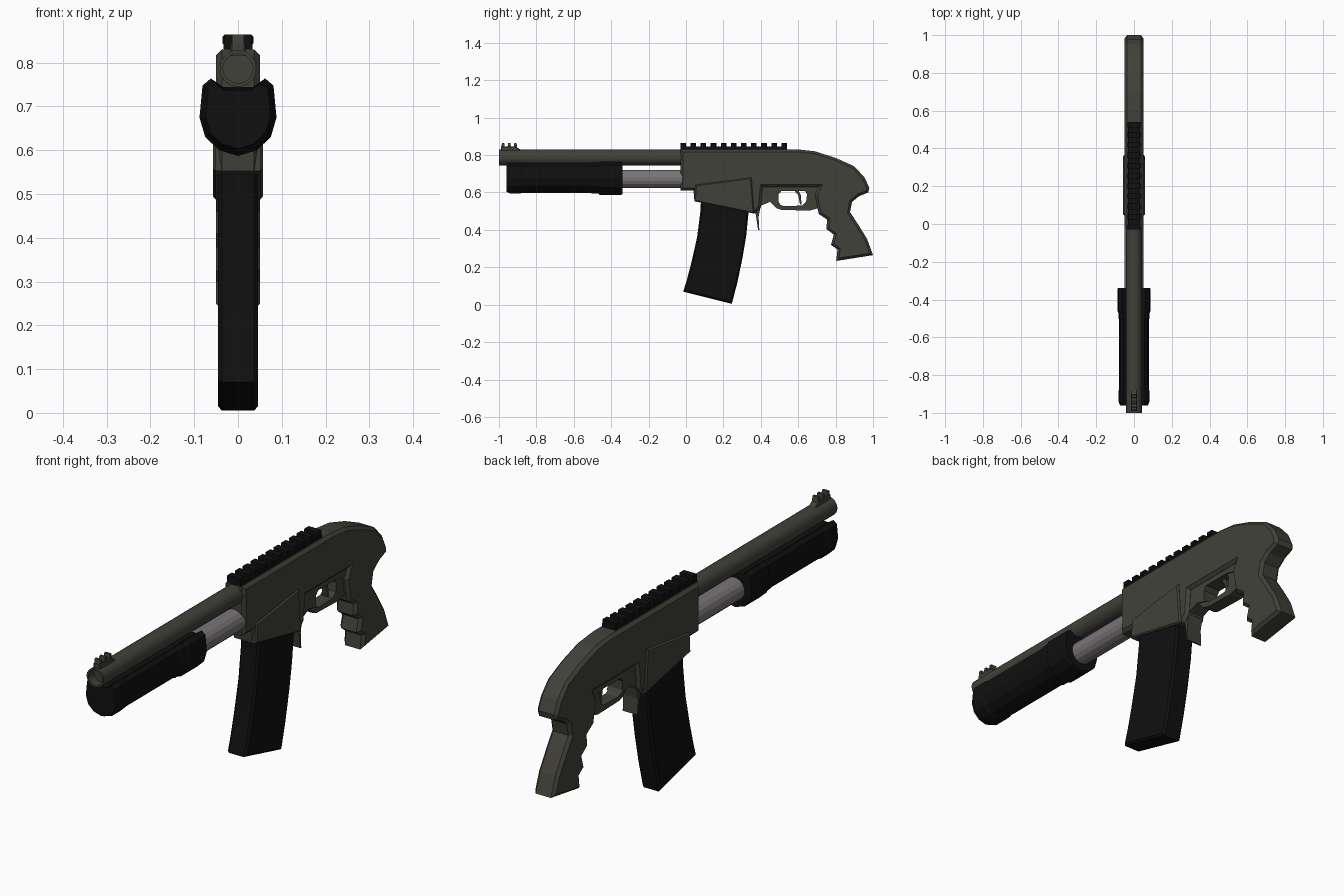
import bpy, bmesh, math
from mathutils import Matrix

if "Cube" in bpy.data.objects:
    bpy.data.objects.remove(bpy.data.objects["Cube"])


def material(name, rgb):
    m = bpy.data.materials.new(name)
    m.diffuse_color = (*rgb, 1)
    m.use_nodes = True
    m.node_tree.nodes["Principled BSDF"].inputs["Base Color"].default_value = m.diffuse_color
    return m


OLIVE = material("olive metal", (0.052, 0.053, 0.041))
BLACK = material("black polymer", (0.005, 0.005, 0.005))
STEEL = material("grey steel", (0.195, 0.175, 0.19))


def finish(name, bm, mat, smooth=None):
    bmesh.ops.recalc_face_normals(bm, faces=bm.faces[:])
    me = bpy.data.meshes.new(name)
    bm.to_mesh(me)
    bm.free()
    me.materials.append(mat)
    ob = bpy.data.objects.new(name, me)
    bpy.context.collection.objects.link(ob)
    if smooth:
        bpy.ops.object.select_all(action='DESELECT')
        ob.select_set(True)
        bpy.context.view_layer.objects.active = ob
        bpy.ops.object.shade_smooth_by_angle(angle=math.radians(smooth))
    return ob


def plate(name, pts, half, mat, chamfer=0.0):
    """Side profile (y, z) extruded across x, with chamfered rims."""
    bm = bmesh.new()
    left = [bm.verts.new((-half, y, z)) for y, z in pts]
    right = [bm.verts.new((half, y, z)) for y, z in pts]
    caps = [bm.faces.new(left), bm.faces.new(right)]
    n = len(pts)
    for i in range(n):
        j = (i + 1) % n
        bm.faces.new((left[i], left[j], right[j], right[i]))
    bmesh.ops.recalc_face_normals(bm, faces=bm.faces[:])
    if chamfer:
        rim = list({e for f in caps for e in f.edges})
        bmesh.ops.bevel(bm, geom=rim, offset=chamfer, offset_type='OFFSET', segments=1,
                        profile=0.5, affect='EDGES', clamp_overlap=False)
    return finish(name, bm, mat)


def loft(name, section, steps, mat, zc, smooth=None):
    """Cross-section (x, z) swept along y; steps are (y, scale)."""
    bm = bmesh.new()
    rings = [[bm.verts.new((x * s, y, zc + (z - zc) * s)) for x, z in section]
             for y, s in steps]
    n = len(section)
    for a, b in zip(rings, rings[1:]):
        for i in range(n):
            j = (i + 1) % n
            bm.faces.new((a[i], a[j], b[j], b[i]))
    bm.faces.new(rings[0])
    bm.faces.new(rings[-1])
    return finish(name, bm, mat, smooth)


def circle(r, zc, n):
    return [(r * math.cos(2 * math.pi * (i + .5) / n),
             zc + r * math.sin(2 * math.pi * (i + .5) / n)) for i in range(n)]


def rect(y0, y1, z0, z1):
    return [(y0, z0), (y1, z0), (y1, z1), (y0, z1)]


# receiver and grip in one silhouette
body = [(-0.03, 0.83), (-0.03, 0.612), (0.04, 0.61), (0.045, 0.555), (0.37, 0.488),
        (0.40, 0.52), (0.41, 0.63), (0.71, 0.63), (0.69, 0.59), (0.70, 0.53),
        (0.71, 0.485), (0.755, 0.455), (0.75, 0.405), (0.79, 0.375), (0.775, 0.32),
        (0.81, 0.295), (0.803, 0.234), (1.0, 0.265), (0.968, 0.352), (0.92, 0.43),
        (0.877, 0.495), (0.888, 0.55), (0.925, 0.58), (0.975, 0.60), (0.98, 0.625),
        (0.955, 0.68), (0.90, 0.74), (0.80, 0.785), (0.69, 0.82), (0.60, 0.83)]
plate("receiver_and_grip", body, 0.05, OLIVE, 0.013)

# raised magazine well
plate("magazine_well", [(0.045, 0.553), (0.365, 0.487), (0.35, 0.68), (0.05, 0.64)],
      0.057, OLIVE, 0.006)

# trigger housing, guard and trigger
plate("trigger_housing", [(0.39, 0.64), (0.73, 0.64), (0.73, 0.59), (0.635, 0.608),
      (0.51, 0.608), (0.495, 0.59), (0.495, 0.55), (0.505, 0.535), (0.45, 0.55),
      (0.39, 0.525)], 0.036, OLIVE)
plate("trigger_guard", [(0.45, 0.55), (0.485, 0.515), (0.51, 0.507), (0.66, 0.503),
      (0.72, 0.52), (0.72, 0.61), (0.635, 0.61), (0.647, 0.59), (0.642, 0.55),
      (0.622, 0.53), (0.52, 0.527), (0.505, 0.535), (0.49, 0.55)], 0.03, OLIVE)
plate("trigger", [(0.575, 0.615), (0.60, 0.585), (0.61, 0.535), (0.618, 0.535),
      (0.614, 0.585), (0.60, 0.615)], 0.012, OLIVE)

# magazine release lever
plate("magazine_release", [(0.36, 0.50), (0.372, 0.49), (0.385, 0.40), (0.392, 0.40),
      (0.388, 0.47), (0.40, 0.53), (0.37, 0.53)], 0.036, OLIVE)

# curved magazine with base plate
plate("magazine", [(0.08, 0.56), (0.077, 0.50), (0.06, 0.365), (0.03, 0.23), (0.004, 0.13),
      (-0.015, 0.07), (0.245, 0.005), (0.275, 0.12), (0.302, 0.25), (0.322, 0.37),
      (0.335, 0.50)], 0.046, BLACK, 0.009)

# barrel with recessed muzzle
bm = bmesh.new()
profile = [(0.0, -0.96), (0.034, -0.96), (0.034, -1.0), (0.042, -1.0), (0.042, 0.0)]
N = 24
rings = [[bm.verts.new((x, y, z)) for x, z in circle(max(r, 0.001), 0.787, N)]
         for r, y in profile]
for a, b in zip(rings, rings[1:]):
    for i in range(N):
        bm.faces.new((a[i], a[(i + 1) % N], b[(i + 1) % N], b[i]))
bm.faces.new(rings[0])
bm.faces.new(rings[-1])
finish("barrel", bm, OLIVE, 30)

# feed tube under the barrel
loft("feed_tube", circle(0.05, 0.672, 16), [(-0.40, 1), (0.0, 1)], STEEL, 0.672)

# sliding fore-end: U-shaped section with rear collar
half = [(0.035, 0.745), (0.062, 0.764), (0.081, 0.748), (0.088, 0.675), (0.075, 0.63),
        (0.043, 0.60)]
section = half + [(0, 0.587)] + [(-x, z) for x, z in reversed(half)]
loft("fore_end", section, [(-0.96, 0.84), (-0.94, 0.93), (-0.885, 0.93), (-0.875, 0.89),
     (-0.51, 0.89), (-0.50, 0.93), (-0.47, 0.93), (-0.46, 1.0), (-0.35, 1.0),
     (-0.34, 0.97)], BLACK, 0.69)

# top rail with evenly spaced teeth
plate("rail_base", rect(-0.03, 0.54, 0.822, 0.845), 0.033, BLACK)
for i in range(11):
    y = -0.03 + i * 0.054
    plate(f"rail_tooth_{i + 1}", rect(y, y + 0.03, 0.84, 0.864), 0.035, BLACK, 0.004)

# front sight: ramp base and three small blades
plate("front_sight_base", [(-0.99, 0.815), (-0.87, 0.82), (-0.91, 0.845), (-0.99, 0.845)],
      0.017, OLIVE, 0.003)
for i in range(3):
    y = -0.988 + i * 0.033
    plate(f"front_sight_blade_{i + 1}", [(y, 0.84), (y + 0.02, 0.84), (y + 0.016, 0.864),
          (y + 0.004, 0.864)], 0.014, OLIVE)
